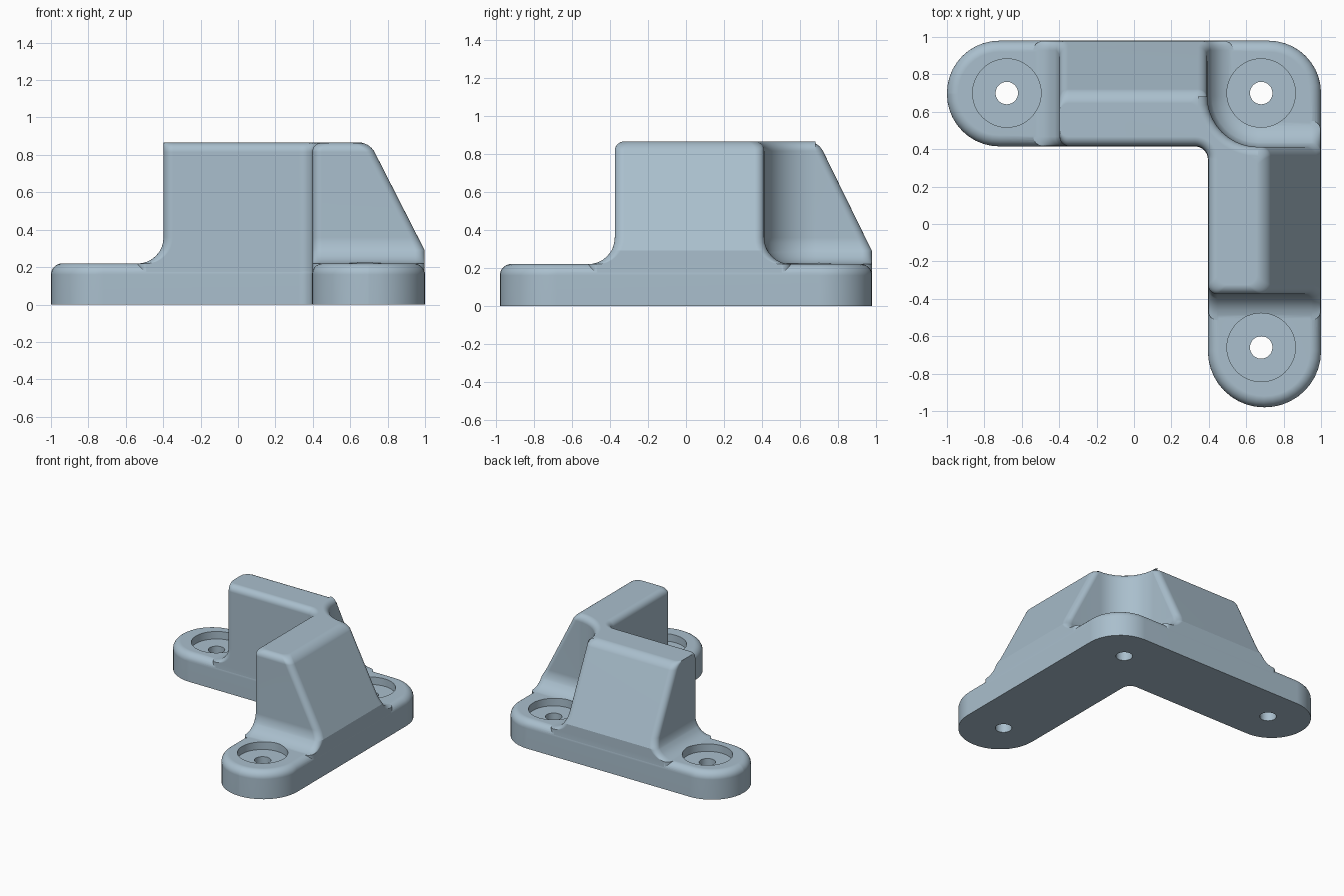
import bpy, bmesh, math
from mathutils import Vector

if "Cube" in bpy.data.objects:
    bpy.data.objects.remove(bpy.data.objects["Cube"])

paint = bpy.data.materials.new("blue_grey")
paint.diffuse_color = (0.40, 0.52, 0.61, 1)
paint.use_nodes = True
paint.node_tree.nodes["Principled BSDF"].inputs["Base Color"].default_value = paint.diffuse_color


def outline(corners, z, n=10):
    """Counter-clockwise polygon (x, y, radius) with rounded corners."""
    pts = []
    for i, (x, y, r) in enumerate(corners):
        p = Vector((x, y))
        a = (Vector(corners[i - 1][:2]) - p).normalized()
        b = (Vector(corners[(i + 1) % len(corners)][:2]) - p).normalized()
        c = p + (a + b) * r                      # all corners are right angles
        for k in range(n + 1):
            t = math.pi / 2 * k / n
            q = c - b * r * math.cos(t) - a * r * math.sin(t)
            pts.append((q.x, q.y, z))
    return pts


def loft(name, rings):
    """Closed solid through a stack of equal-sized rings."""
    bm = bmesh.new()
    loops = [[bm.verts.new(p) for p in ring] for ring in rings]
    n = len(loops[0])
    for lo, hi in zip(loops, loops[1:]):
        for i in range(n):
            j = (i + 1) % n
            bm.faces.new((lo[i], lo[j], hi[j], hi[i]))
    bm.faces.new(loops[0][::-1])
    bm.faces.new(loops[-1])
    bmesh.ops.recalc_face_normals(bm, faces=bm.faces)
    mesh = bpy.data.meshes.new(name)
    bm.to_mesh(mesh)
    bm.free()
    mesh.materials.append(paint)
    ob = bpy.data.objects.new(name, mesh)
    bpy.context.collection.objects.link(ob)
    return ob


def combine(target, tool, operation):
    mod = target.modifiers.new(operation, 'BOOLEAN')
    mod.operation, mod.object, mod.solver = operation, tool, 'EXACT'
    bpy.context.view_layer.objects.active = target
    bpy.ops.object.modifier_apply(modifier=mod.name)
    bpy.data.objects.remove(tool)


# L-shaped foot plate with rounded ends and a rounded top edge
def plate_ring(z, e):
    return outline([(-1 + e, .415 + e, .28 - e), (.395 + e, .415 + e, .07 + e),
                    (.395 + e, -.98 + e, .30 - e), (1 - e, -.98 + e, .30 - e),
                    (1 - e, .98 - e, .28 - e), (-1 + e, .98 - e, .28 - e)], z)


PLATE_TOP, EDGE = .22, .06
rings = [plate_ring(0, 0)]
for k in range(8):
    t = math.pi / 2 * k / 7
    rings.append(plate_ring(PLATE_TOP - EDGE + EDGE * math.sin(t), EDGE * (1 - math.cos(t))))
bracket = loft("corner_bracket", rings)

# Upright L wall: sloped outer faces, flared foot, scooped outer corner
FOOT, FLARE, TOP, ROUND, SHOULDER = .219, .14, .865, .05, .29


def wall_ring(z):
    f = g = 0
    if z < FOOT + FLARE:
        d = FLARE - max(z - FOOT, 0)
        f = FLARE - math.sqrt(max(FLARE ** 2 - d ** 2, 0))
    if z > TOP - ROUND:
        d = z - (TOP - ROUND)
        g = ROUND - math.sqrt(max(ROUND ** 2 - d ** 2, 0))
    lean = max(z - SHOULDER, 0)
    left, end = -.398 - f, -.375 - f + g
    xi, yi = .397 + g, .417 + g
    xo, yo = .998 - .51 * lean - g, .978 - .49 * lean - g
    cx, cy = .392 + f - g, .412 + f - g
    r = .05
    return outline([(left, yi, r), (xi, yi, .07 + g), (xi, end, r), (xo, end, r),
                    (xo, cy, r), (cx, cy, .27 - f + g), (cx, yo, r), (left, yo, r)], z)


levels = [.08, SHOULDER]
levels += [FOOT + FLARE * (1 - math.cos(math.pi / 2 * k / 8)) for k in range(9)]
levels += [TOP - ROUND + ROUND * math.sin(math.pi / 2 * k / 7) for k in range(8)]
wall = loft("wall", [wall_ring(z) for z in sorted(levels)])
combine(bracket, wall, 'UNION')


# Screw holes with round counterbores
def circle(x, y, z, r, n=48):
    return [(x + r * math.cos(math.tau * i / n), y + r * math.sin(math.tau * i / n), z)
            for i in range(n)]


for x, y in ((-.68, .70), (.68, .70), (.68, -.66)):
    cutter = loft("screw_cutter", [circle(x, y, z, r) for z, r in
                                   ((-.1, .06), (.16, .06), (.16, .183), (.42, .183))])
    combine(bracket, cutter, 'DIFFERENCE')

# Smooth the rounded areas, keep creases crisp
bpy.ops.object.select_all(action='DESELECT')
bracket.select_set(True)
bpy.context.view_layer.objects.active = bracket
bpy.ops.object.shade_smooth_by_angle(angle=math.radians(20))
weighted = bracket.modifiers.new("even_shading", 'WEIGHTED_NORMAL')
weighted.keep_sharp = True
